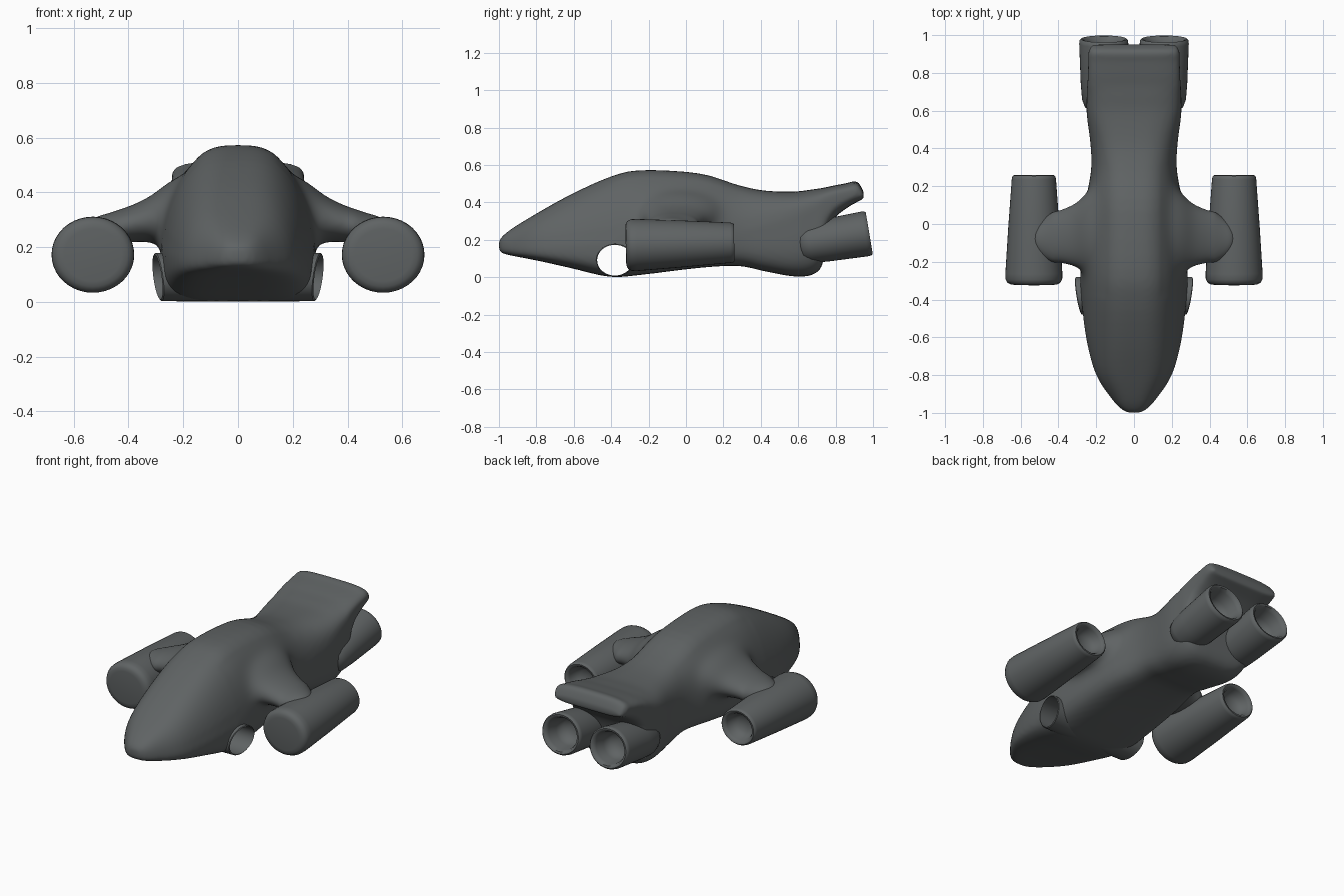
import bpy, bmesh, math
from mathutils import Vector

if "Cube" in bpy.data.objects:
    bpy.data.objects.remove(bpy.data.objects["Cube"])

grey = bpy.data.materials.new("dark hull grey")
grey.diffuse_color = (0.115, 0.125, 0.127, 1)
grey.use_nodes = True
grey.node_tree.nodes["Principled BSDF"].inputs["Base Color"].default_value = grey.diffuse_color


def spow(v, e):
    return math.copysign(abs(v) ** e, v)


def smooth_rows(rows, steps):
    """Catmull-Rom interpolation between rows of section values."""
    out = []
    for i in range(len(rows) - 1):
        p0, p1, p2, p3 = (rows[max(i - 1, 0)], rows[i], rows[i + 1], rows[min(i + 2, len(rows) - 1)])
        for k in range(steps):
            t = k / steps
            out.append([0.5 * (2 * b + (c - a) * t + (2 * a - 5 * b + 4 * c - d) * t * t
                               + (3 * b - a - 3 * c + d) * t ** 3) for a, b, c, d in zip(p0, p1, p2, p3)])
    return out + [list(rows[-1])]


def activate(ob):
    bpy.ops.object.select_all(action='DESELECT')
    bpy.context.view_layer.objects.active = ob
    ob.select_set(True)


def loft(name, rings, caps=True, angle=40, mirror=False):
    bm = bmesh.new()
    vr = [[bm.verts.new(p) for p in r] for r in rings]
    n = len(vr[0])
    for a, b in zip(vr, vr[1:]):
        for i in range(n):
            j = (i + 1) % n
            bm.faces.new((a[i], a[j], b[j], b[i]))
    if caps:
        bm.faces.new(vr[0])
        bm.faces.new(vr[-1])
    bmesh.ops.recalc_face_normals(bm, faces=bm.faces)
    me = bpy.data.meshes.new(name)
    bm.to_mesh(me)
    bm.free()
    me.materials.append(grey)
    ob = bpy.data.objects.new(name, me)
    bpy.context.collection.objects.link(ob)
    activate(ob)
    bpy.ops.object.shade_smooth_by_angle(angle=math.radians(angle))
    if mirror:
        ob.modifiers.new("mirror", 'MIRROR')
    return ob


def angles(n):
    return [2 * math.pi * i / n for i in range(n)]


# Hull: y, half width, bottom, top, roof narrowing, height of widest line
hull_rows = [
    (-1.0, .02, .15, .19, 0, .17), (-.985, .06, .13, .215, .1, .165), (-.93, .115, .115, .26, .2, .16),
    (-.8, .2, .09, .34, .22, .16), (-.62, .25, .05, .44, .28, .17), (-.41, .277, .003, .535, .3, .18),
    (-.24, .285, .013, .572, .32, .2), (.07, .265, .05, .555, .3, .22), (.28, .228, .06, .492, .22, .25),
    (.42, .23, .032, .463, .15, .28), (.58, .25, .004, .458, .07, .33), (.68, .25, .015, .47, .03, .37),
    (.73, .248, .07, .477, 0, .4), (.745, .246, .2, .48, 0, .41), (.79, .244, .31, .49, 0, .43),
    (.86, .242, .37, .503, 0, .45), (.915, .24, .402, .513, 0, .46), (.95, .225, .42, .455, 0, .437)]
rings = []
for y, w, zb, zt, tp, zc in smooth_rows(hull_rows, 4):
    ring = []
    for a in angles(56):
        e = .62 if math.sin(a) > 0 else .5
        s = spow(math.sin(a), e)
        x = w * spow(math.cos(a), e) * (1 - tp * max(0, s) ** 1.3)
        ring.append((x, y, zc + s * ((zt - zc) if s > 0 else (zc - zb))))
    rings.append(ring)
hull = loft("hull", rings)

# Stub wings flaring out of the hull: x, y centre, half chord, bottom, top
wing_rows = [
    (.1, -.05, .3, .2, .47), (.21, -.045, .25, .2, .46), (.26, -.045, .205, .21, .435),
    (.32, -.06, .17, .22, .387), (.4, -.065, .148, .215, .35), (.47, -.075, .113, .21, .325),
    (.52, -.08, .07, .22, .31), (.54, -.08, .03, .25, .285)]
rings = []
for x, yc, h, zb, zt in smooth_rows(wing_rows, 3):
    rings.append([(x, yc + h * math.cos(a), (zb + zt) / 2 + (zt - zb) / 2 * spow(math.sin(a), .9))
                  for a in angles(32)])
wing = loft("stub_wing", rings, mirror=True)

# Merge wings and hull into one blended skin
bpy.ops.object.modifier_apply(modifier="mirror")
activate(hull)
wing.select_set(True)
bpy.ops.object.join()
skin = hull.modifiers.new("skin", 'REMESH')
skin.mode, skin.voxel_size, skin.use_smooth_shade = 'VOXEL', .012, True
bpy.ops.object.modifier_apply(modifier="skin")
bm = bmesh.new()
bm.from_mesh(hull.data)
root = [v for v in bm.verts if abs(v.co.y + .03) < .36 and .14 < abs(v.co.x) < .42 and v.co.z > .17]
for verts, times in ((root, 45), (bm.verts[:], 4)):
    for _ in range(times):
        bmesh.ops.smooth_vert(bm, verts=verts, factor=.5, use_axis_x=True, use_axis_y=True, use_axis_z=True)
bm.to_mesh(hull.data)
bm.free()

# Cross tunnel through the hull, with a thin liner
TY, TZ = -.38, .091


def oval(x0, ry, rz, skew):
    pts = []
    for a in angles(40):
        y, z = ry * math.cos(a), rz * math.sin(a)
        x = x0 + (.16 * y + .13 * z if skew else 0)
        pts.append((x, TY + y, TZ + z))
    return pts


cutter = loft("tunnel_cutter", [oval(-.5, .097, .084, False), oval(.5, .097, .084, False)])
cutter.hide_render = True
cut = hull.modifiers.new("tunnel", 'BOOLEAN')
cut.operation, cut.solver, cut.object = 'DIFFERENCE', 'EXACT', cutter
activate(hull)
bpy.ops.object.modifier_apply(modifier="tunnel")
bpy.data.objects.remove(cutter)
bpy.ops.object.shade_smooth_by_angle(angle=math.radians(45))
hull.data.materials.clear()
hull.data.materials.append(grey)
loft("tunnel_liner", [oval(0, .101, .089, False), oval(.2, .101, .089, True), oval(.29, .1, .088, True),
                      oval(.294, .095, .082, True), oval(.2, .095, .082, True), oval(0, .095, .082, False)],
     caps=False, mirror=True)


# Engines: lathed along a tilted axis, scaled oval; profile is (distance, radius)
def engine(name, start, tilt, profile, squash, n=40):
    t = math.radians(tilt)
    axis, up = Vector((0, math.cos(t), math.sin(t))), Vector((0, -math.sin(t), math.cos(t)))
    rings = [[Vector(start) + axis * d + Vector((r * math.cos(a), 0, 0)) + up * (r * squash * math.sin(a))
              for a in angles(n)] for d, r in profile]
    return loft(name, rings, mirror=True, angle=50)


engine("side_pod", (.53, -.322, .171), 1.4,
       [(0, .105), (.003, .125), (.012, .141), (.03, .15), (.06, .151), (.3, .136), (.56, .117),
        (.573, .114), (.58, .107), (.578, .095), (.562, .085), (.53, .076), (.51, .05), (.502, .015)], .92)
engine("tail_engine", (.16, .6, .172), 9.5,
       [(0, .07), (.02, .1), (.06, .115), (.15, .122), (.36, .13), (.377, .128), (.385, .12),
        (.382, .108), (.36, .097), (.3, .088), (.26, .07), (.245, .03), (.243, .01)], .93)
